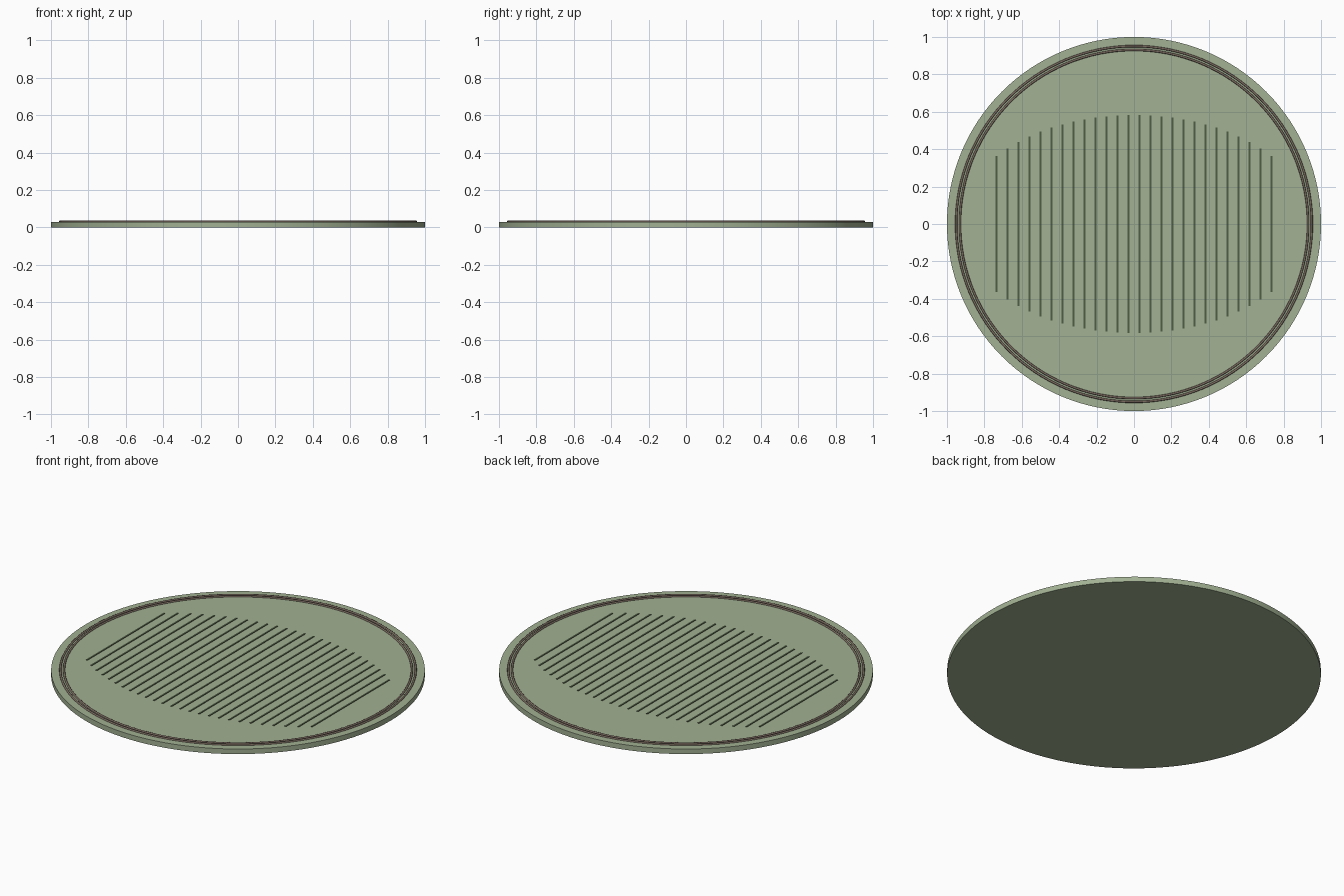
import bpy, math

if "Cube" in bpy.data.objects:
    bpy.data.objects.remove(bpy.data.objects["Cube"])

def material(name, color):
    m = bpy.data.materials.new(name)
    m.diffuse_color = (*color, 1)
    m.use_nodes = True
    m.node_tree.nodes["Principled BSDF"].inputs["Base Color"].default_value = m.diffuse_color
    return m

green = material("pale_green", (0.36, 0.44, 0.29))
dark = material("dark_green", (0.08, 0.11, 0.06))
brown = material("brown_trim", (0.20, 0.15, 0.12))

def finish(name, mat):
    ob = bpy.context.object
    ob.name = name
    ob.data.materials.append(mat)
    return ob

# flat round plate
bpy.ops.mesh.primitive_cylinder_add(vertices=128, radius=1, depth=0.03, location=(0, 0, 0.015))
finish("plate", green)
bpy.ops.object.shade_smooth_by_angle(angle=math.radians(30))

# two thin raised trim rings
for name, radius in (("outer_trim_ring", 0.951), ("inner_trim_ring", 0.931)):
    bpy.ops.mesh.primitive_torus_add(major_radius=radius, minor_radius=0.006,
                                     major_segments=128, minor_segments=8, location=(0, 0, 0.031))
    finish(name, brown)
    bpy.ops.object.shade_smooth_by_angle(angle=math.radians(60))

# parallel ribs, their ends following an ellipse
count, reach = 26, 0.735
for i in range(count):
    x = -reach + 2 * reach * i / (count - 1)
    half = 0.62 * math.sqrt(0.94 ** 2 - x ** 2)
    bpy.ops.mesh.primitive_cube_add(size=1, location=(x, 0, 0.03))
    bpy.context.object.scale = (0.01, 2 * half, 0.006)
    finish(f"rib_{i + 1:02d}", dark)
